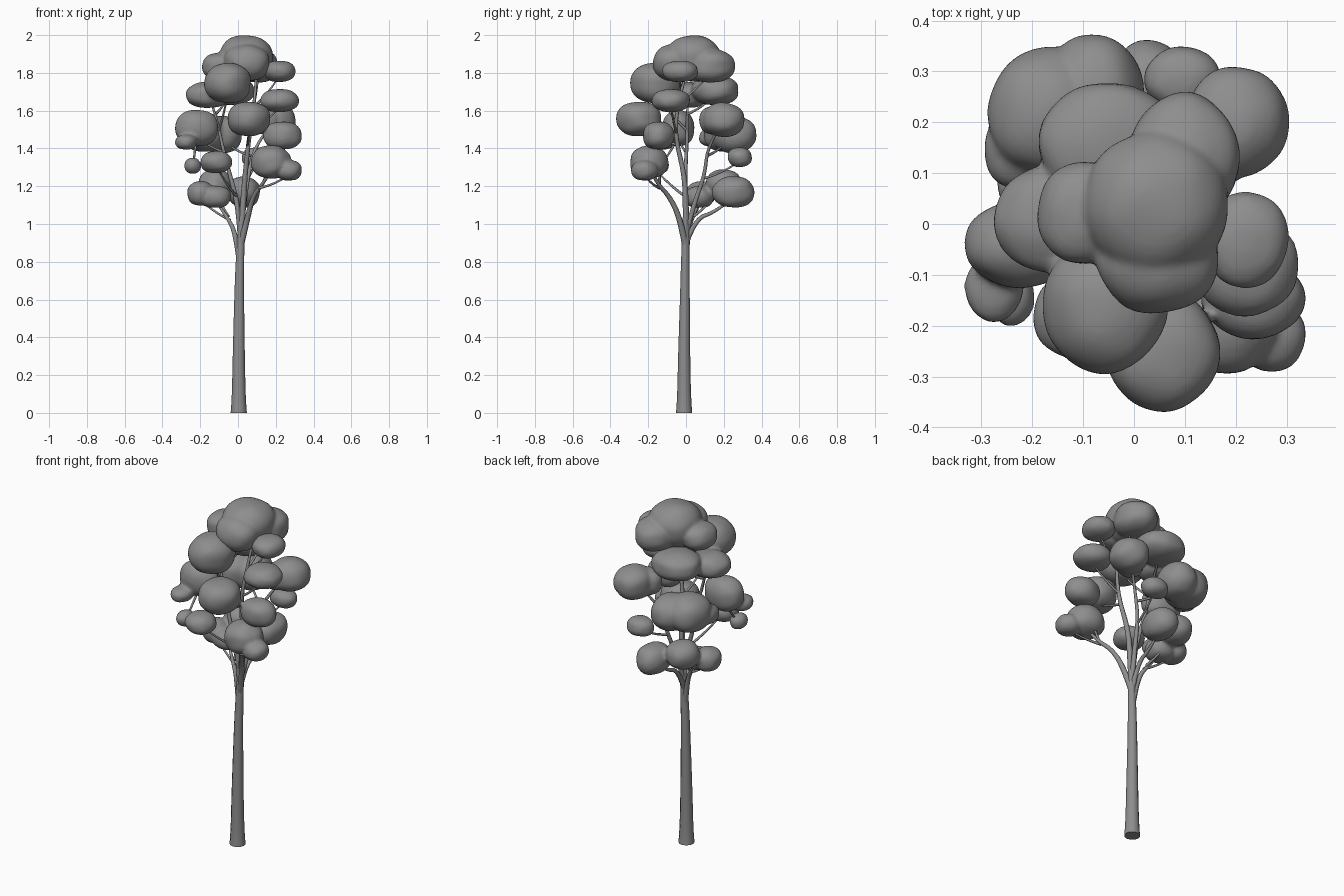
import bpy, bmesh, math
from mathutils import Vector, noise

grey = bpy.data.materials.new("soft_grey")
grey.diffuse_color = (0.27, 0.27, 0.27, 1)


def bake(tmp, name):
    """Turn a helper object into a clean, smooth, coloured mesh object."""
    bpy.context.view_layer.update()
    dg = bpy.context.evaluated_depsgraph_get()
    me = bpy.data.meshes.new_from_object(tmp.evaluated_get(dg))
    bpy.data.objects.remove(tmp)
    ob = bpy.data.objects.new(name, me)
    bpy.context.collection.objects.link(ob)
    me.materials.clear()
    me.materials.append(grey)
    for p in me.polygons:
        p.use_smooth = True
        p.material_index = 0


def leaf_group(name, clumps):
    """Domed, slightly lumpy clumps with full undersides, fused where they touch."""
    bm = bmesh.new()
    for x, y, z, rx, ry, rz in clumps:
        seed = Vector((x, y, z)) * 9
        for v in bmesh.ops.create_icosphere(bm, subdivisions=4, radius=1)["verts"]:
            n = v.co.normalized()
            rho = math.hypot(n.x, n.y)
            e = 2.4 if n.z < 0 else 2.2                       # fuller than a ball
            k = (rho ** e + abs(n.z) ** e) ** (-1 / e)
            k *= 1.015 + 0.06 * noise.noise(n * 1.4 + seed)
            low = 1.06 if n.z < 0 else 1.01
            v.co = Vector((x + n.x * rx * k, y + n.y * ry * k, z + n.z * rz * k * low))
    me = bpy.data.meshes.new(name + "_shape")
    bm.to_mesh(me)
    bm.free()
    tmp = bpy.data.objects.new(name + "_shape", me)
    bpy.context.collection.objects.link(tmp)
    fuse = tmp.modifiers.new("fuse", "REMESH")
    fuse.mode = "VOXEL"
    fuse.voxel_size = 0.009
    soften = tmp.modifiers.new("soften", "SMOOTH")
    soften.iterations = 4
    bake(tmp, name)


def branch(name, pts, radii, sides=2):
    """Tapered round limb along a smooth path; radii is (start, end) or one per point."""
    cu = bpy.data.curves.new(name, "CURVE")
    cu.dimensions = "3D"
    cu.bevel_depth = 1
    cu.bevel_resolution = sides
    cu.use_fill_caps = True
    cu.resolution_u = 4
    sp = cu.splines.new("NURBS")
    sp.points.add(len(pts) - 1)
    sp.use_endpoint_u = True
    sp.order_u = 3
    last = len(pts) - 1
    for i, p in enumerate(pts):
        sp.points[i].co = (*p, 1)
        sp.points[i].radius = (radii[i] if len(radii) == len(pts)
                               else radii[0] + (radii[1] - radii[0]) * i / last)
    tmp = bpy.data.objects.new(name + "_path", cu)
    bpy.context.collection.objects.link(tmp)
    bake(tmp, name)


# Leaves, from the top down: centre and half sizes of each clump
leaf_group("crown_leaves", [
    (0.045, 0.04, 1.88, 0.142, 0.142, 0.117), (0.10, 0.13, 1.84, 0.11, 0.125, 0.085),
    (-0.10, 0.02, 1.835, 0.09, 0.10, 0.07), (0.045, -0.065, 1.855, 0.12, 0.108, 0.092)])
leaf_group("upper_leaves", [
    (0.22, -0.03, 1.81, 0.084, 0.094, 0.054), (-0.055, -0.16, 1.75, 0.122, 0.13, 0.10),
    (-0.16, 0.01, 1.685, 0.113, 0.105, 0.066), (-0.05, 0.155, 1.71, 0.138, 0.124, 0.074),
    (0.22, -0.08, 1.655, 0.102, 0.10, 0.058)])
leaf_group("middle_leaves", [
    (0.058, -0.25, 1.56, 0.11, 0.117, 0.088), (-0.22, -0.04, 1.51, 0.114, 0.083, 0.09),
    (-0.17, 0.22, 1.485, 0.117, 0.125, 0.096), (-0.08, 0.255, 1.475, 0.10, 0.115, 0.093),
    (0.20, 0.20, 1.555, 0.103, 0.108, 0.085), (0.15, 0.14, 1.55, 0.08, 0.07, 0.07),
    (0.235, -0.145, 1.47, 0.10, 0.082, 0.071), (-0.23, 0.145, 1.46, 0.065, 0.075, 0.05),
    (-0.275, -0.125, 1.435, 0.058, 0.067, 0.038), (-0.24, -0.145, 1.31, 0.044, 0.055, 0.04)])
leaf_group("lower_leaves", [
    (0.175, -0.195, 1.33, 0.104, 0.10, 0.083), (0.27, -0.22, 1.285, 0.067, 0.07, 0.052),
    (-0.115, -0.18, 1.33, 0.083, 0.083, 0.055), (0.095, 0.285, 1.355, 0.076, 0.064, 0.05)])
leaf_group("bottom_leaves", [
    (0.03, 0.25, 1.172, 0.084, 0.11, 0.078), (-0.12, 0.20, 1.215, 0.088, 0.092, 0.073),
    (-0.20, 0.08, 1.165, 0.068, 0.078, 0.062), (-0.12, 0.07, 1.145, 0.082, 0.077, 0.056)])

# Trunk with a flared foot
branch("trunk", [(0.004, -0.01, 0), (0.004, -0.01, 0.06), (0.004, -0.01, 0.3),
                 (0.006, -0.006, 0.6), (0.01, -0.004, 0.82), (0.02, 0, 1.04)],
       [0.043, 0.037, 0.032, 0.026, 0.022, 0.017], 4)

# Main limbs
limbs = {
    "centre": ([(0.015, 0, 0.92), (0.028, 0, 1.12), (0.038, -0.01, 1.27),
                (0.06, -0.06, 1.47), (0.09, -0.04, 1.66), (0.10, 0.01, 1.83)], 0.018, 0.006),
    "left": ([(0.012, 0, 0.95), (0.0, 0, 1.1), (-0.04, -0.005, 1.25),
              (-0.085, 0.005, 1.42), (-0.11, 0.005, 1.55), (-0.15, 0.01, 1.67)], 0.015, 0.005),
    "right": ([(0.01, 0, 0.87), (0.05, -0.03, 1.03), (0.08, -0.09, 1.15),
               (0.13, -0.15, 1.21), (0.18, -0.19, 1.29)], 0.018, 0.007),
    "back": ([(0.015, 0.005, 0.97), (0.035, 0.05, 1.13), (0.055, 0.10, 1.26),
              (0.09, 0.115, 1.42), (0.18, 0.19, 1.53)], 0.015, 0.006),
    "low_left": ([(0.005, 0, 0.83), (-0.015, 0.01, 0.96), (-0.06, 0.035, 1.04),
                  (-0.11, 0.07, 1.11)], 0.017, 0.006),
    "low_back": ([(0.01, 0, 0.9), (0.015, 0.05, 1.03), (0.02, 0.15, 1.06),
                  (0.03, 0.24, 1.13)], 0.015, 0.006)}
for name, (pts, r0, r1) in limbs.items():
    branch(name + "_limb", pts, (r0, r1))

# Twigs that carry the remaining clumps: start and end points
twigs = [
    ((-0.04, 0.03, 1.02), (-0.20, 0.08, 1.13)), ((-0.05, 0.04, 1.04), (-0.12, 0.18, 1.18)),
    ((0.11, -0.14, 1.19), (0.27, -0.22, 1.26)), ((0.12, -0.14, 1.2), (0.23, -0.14, 1.43)),
    ((0.05, -0.05, 1.42), (0.06, -0.24, 1.50)), ((-0.01, -0.01, 1.15), (-0.11, -0.17, 1.30)),
    ((-0.07, 0, 1.38), (-0.22, -0.04, 1.46)), ((-0.22, -0.04, 1.46), (-0.24, -0.145, 1.30)),
    ((-0.20, -0.04, 1.45), (-0.275, -0.125, 1.42)), ((-0.10, 0, 1.5), (-0.055, -0.15, 1.68)),
    ((0.05, 0.09, 1.24), (0.095, 0.28, 1.33)), ((0.07, 0.11, 1.36), (-0.08, 0.22, 1.44)),
    ((-0.12, 0.005, 1.58), (-0.05, 0.15, 1.68)), ((0.06, -0.05, 1.48), (0.22, -0.08, 1.62)),
    ((0.085, -0.04, 1.62), (0.21, -0.03, 1.77)), ((0.085, -0.04, 1.64), (0.11, 0.13, 1.80))]
for i, (a, b) in enumerate(twigs):
    a, b = Vector(a), Vector(b)
    bend = a.lerp(b, 0.55) + Vector((0, 0, -0.02))
    branch(f"twig_{i + 1}", [a, bend, b], (0.0075, 0.0045), 1)
